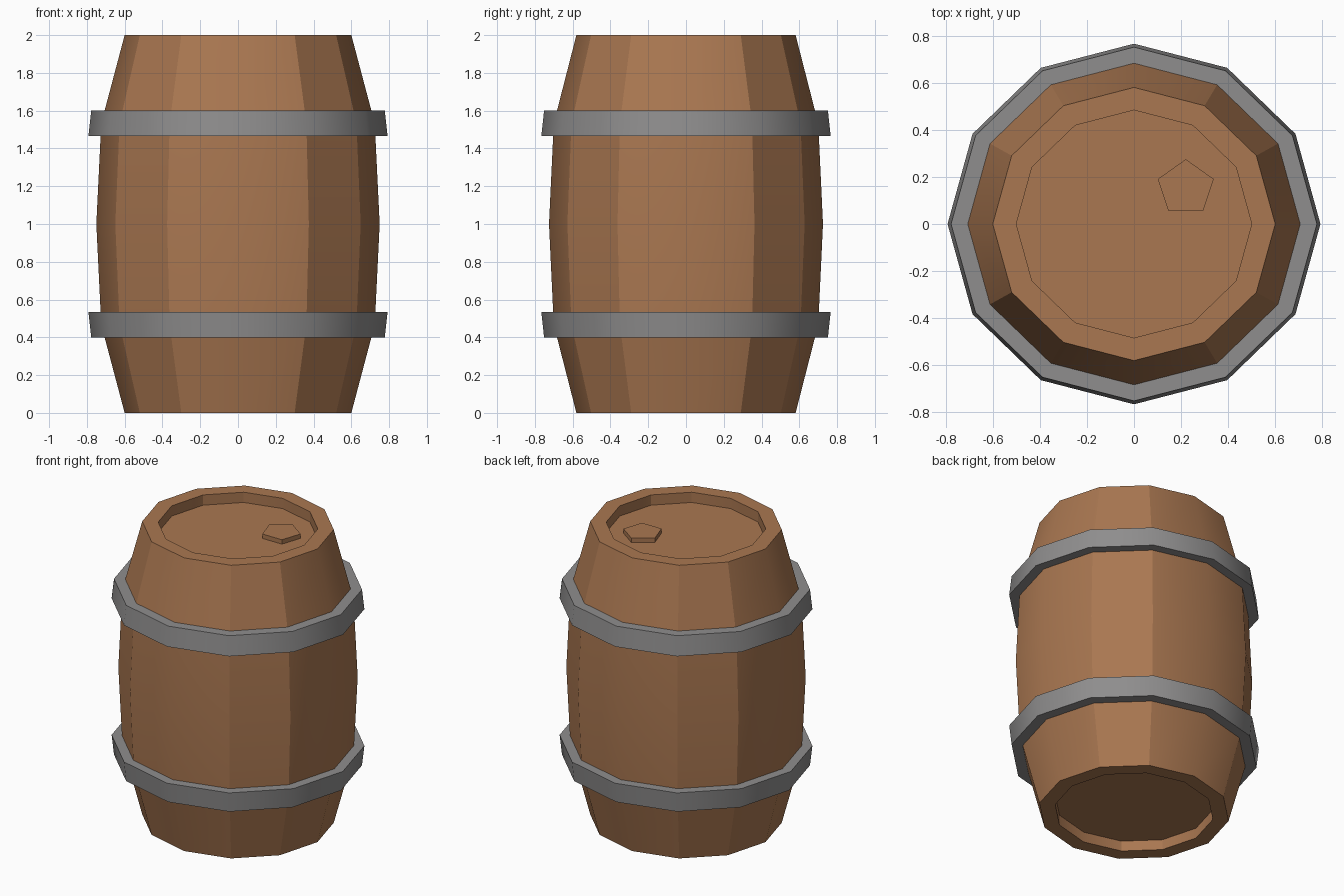
import bpy, bmesh, math

if "Cube" in bpy.data.objects:
    bpy.data.objects.remove(bpy.data.objects["Cube"])

SIDES = 12
SQUASH = 0.967          # barrel is slightly narrower in y


def material(name, rgb):
    m = bpy.data.materials.new(name)
    m.diffuse_color = (*rgb, 1)
    m.use_nodes = True
    m.node_tree.nodes["Principled BSDF"].inputs["Base Color"].default_value = m.diffuse_color
    return m


wood = material("brown wood", (0.40, 0.185, 0.082))
iron = material("grey iron", (0.275, 0.27, 0.27))


def finish(bm, name, mat):
    bmesh.ops.recalc_face_normals(bm, faces=bm.faces)
    me = bpy.data.meshes.new(name)
    bm.to_mesh(me)
    bm.free()
    me.materials.append(mat)
    ob = bpy.data.objects.new(name, me)
    bpy.context.collection.objects.link(ob)
    return ob


def lathe(name, profile, mat, closed):
    """Spin (radius, z) points into a 12-sided solid; cap the ends unless closed."""
    bm = bmesh.new()
    rings = []
    for r, z in profile:
        rings.append([bm.verts.new((r * math.cos(2 * math.pi * i / SIDES),
                                    r * math.sin(2 * math.pi * i / SIDES) * SQUASH, z))
                      for i in range(SIDES)])
    count = len(rings) if closed else len(rings) - 1
    for k in range(count):
        a, b = rings[k], rings[(k + 1) % len(rings)]
        for i in range(SIDES):
            j = (i + 1) % SIDES
            bm.faces.new((a[i], a[j], b[j], b[i]))
    if not closed:
        bm.faces.new(rings[0])
        bm.faces.new(rings[-1])
    return finish(bm, name, mat)


def smooth(ob, soft):
    """Smooth shading with sharp edges wherever soft(edge midpoint, is_vertical) fails."""
    me = ob.data
    for p in me.polygons:
        p.use_smooth = True
    for e in me.edges:
        a, b = (me.vertices[v].co for v in e.vertices)
        e.use_edge_sharp = not soft((a + b) / 2, abs(a.z - b.z) > 0.01)


# Barrel body with recessed lid and base
body = lathe("barrel_body", [(0.5, 0.07), (0.5, 0), (0.6, 0), (0.724, 0.467), (0.75, 1.0),
                             (0.724, 1.533), (0.6, 2), (0.5, 2), (0.5, 1.93)], wood, False)
smooth(body, lambda m, vert: (vert and min(abs(m.x), abs(m.y)) < 0.01)
       or (not vert and abs(m.z - 1) < 0.01))

# Iron hoops, mirrored about mid height
for name, flip in (("lower_hoop", False), ("upper_hoop", True)):
    prof = [(0.69, 0.40), (0.777, 0.40), (0.792, 0.534), (0.69, 0.534)]
    if flip:
        prof = [(r, 2 - z) for r, z in prof]
    smooth(lathe(name, prof, iron, True), lambda m, vert: vert)

# Five-sided bung on the lid
bm = bmesh.new()
ring = [bm.verts.new((0.22 + 0.125 * math.sin(2 * math.pi * i / 5),
                      0.153 + 0.122 * math.cos(2 * math.pi * i / 5), 1.92)) for i in range(5)]
base = bm.faces.new(ring)
top = bmesh.ops.extrude_face_region(bm, geom=[base])["geom"]
for v in top:
    if isinstance(v, bmesh.types.BMVert):
        v.co.z = 1.96
finish(bm, "bung", wood)
